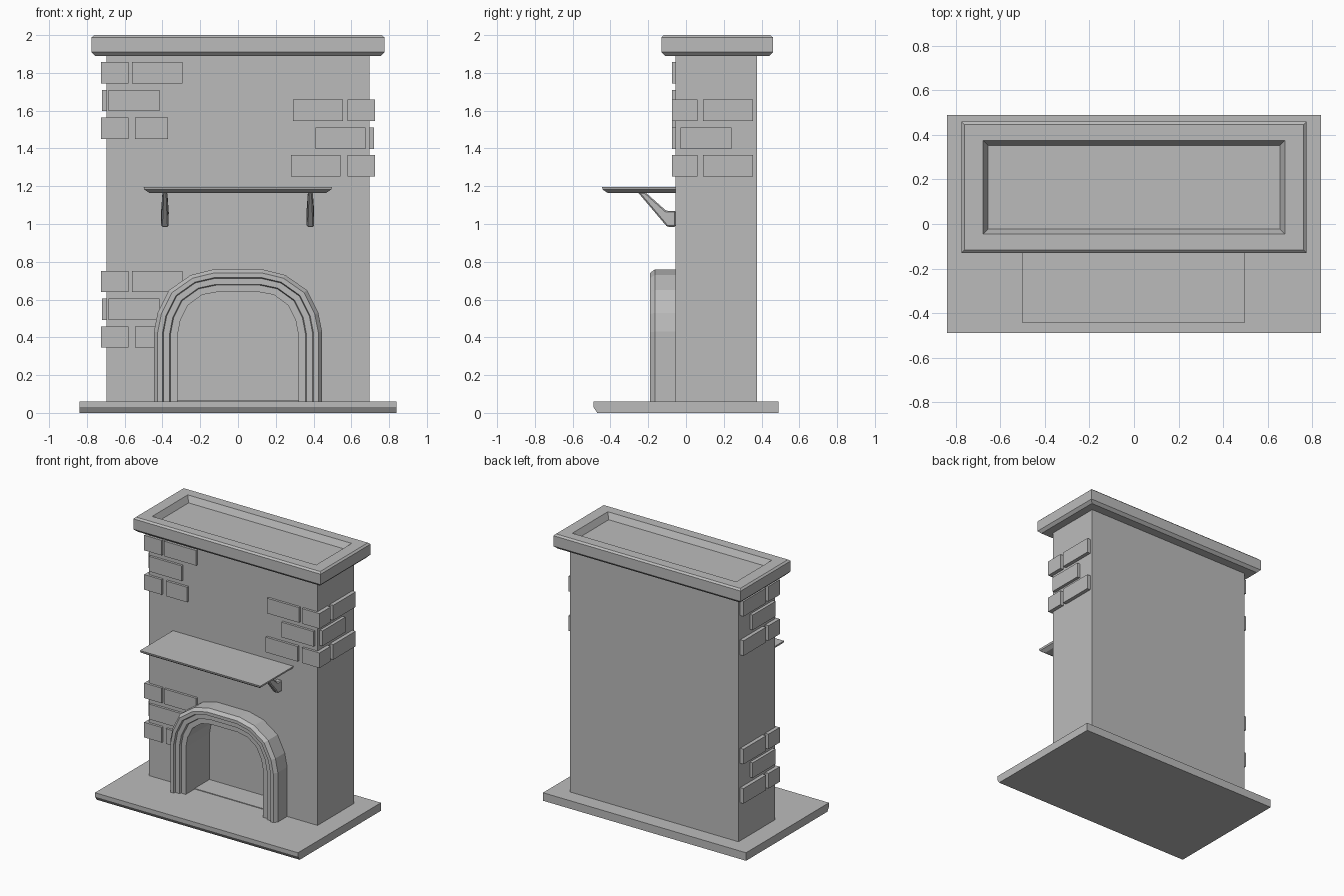
import bpy
import bmesh

if "Cube" in bpy.data.objects:
    bpy.data.objects.remove(bpy.data.objects["Cube"], do_unlink=True)

stone = bpy.data.materials.new("grey_stone")
stone.use_nodes = True
stone.diffuse_color = (0.5, 0.5, 0.5, 1)
stone.node_tree.nodes["Principled BSDF"].inputs["Base Color"].default_value = (0.5, 0.5, 0.5, 1)


def loft(name, rings):
    """Skin a stack of equal-length closed rings and cap both ends."""
    bm = bmesh.new()
    loops = [[bm.verts.new(p) for p in ring] for ring in rings]
    for a, b in zip(loops, loops[1:]):
        for i in range(len(a)):
            j = (i + 1) % len(a)
            bm.faces.new((a[i], a[j], b[j], b[i]))
    bm.faces.new(loops[0])
    bm.faces.new(loops[-1])
    bmesh.ops.recalc_face_normals(bm, faces=bm.faces)
    mesh = bpy.data.meshes.new(name)
    bm.to_mesh(mesh)
    bm.free()
    mesh.materials.append(stone)
    obj = bpy.data.objects.new(name, mesh)
    bpy.context.collection.objects.link(obj)
    return obj


def rect(x0, x1, y0, y1, z):
    return [(x0, y0, z), (x1, y0, z), (x1, y1, z), (x0, y1, z)]


def box(name, x0, x1, y0, y1, z0, z1):
    return loft(name, [rect(x0, x1, y0, y1, z) for z in (z0, z1)])


FRONT, BACK, SIDE = -0.055, 0.375, 0.697

# Hearth slab with a chamfered lower front edge
slab_profile = [(-0.47, 0), (0.49, 0), (0.49, 0.06), (-0.49, 0.06), (-0.49, 0.03)]
loft("hearth_slab", [[(x, y, z) for y, z in slab_profile] for x in (-0.84, 0.84)])

# Arch outline: outer and inner halves, mirrored into full paths
outer_half = [(0.445, 0.06), (0.445, 0.43), (0.425, 0.53), (0.365, 0.65), (0.25, 0.73), (0.13, 0.76)]
inner_half = [(0.32, 0.06), (0.32, 0.41), (0.305, 0.49), (0.265, 0.57), (0.19, 0.625), (0.11, 0.64)]


def mirrored(half):
    return half + [(-x, z) for x, z in reversed(half)]


outer, inner = mirrored(outer_half), mirrored(inner_half)

# Chimney breast with the firebox cut into it
body = box("chimney_breast", -SIDE, SIDE, FRONT, BACK, 0.02, 1.93)
cutter = loft("firebox_cutter", [[(x, y, max(z, 0.065)) for x, z in inner] for y in (-0.3, 0.12)])
cut = body.modifiers.new("firebox", "BOOLEAN")
cut.operation = "DIFFERENCE"
cut.solver = "EXACT"
cut.object = cutter
bpy.context.view_layer.objects.active = body
bpy.ops.object.modifier_apply(modifier=cut.name)
bpy.data.objects.remove(cutter, do_unlink=True)

# Moulded arch surround: (fraction from outer to inner edge, depth)
moulding = [(0, FRONT), (0, -0.165), (0.16, -0.19), (0.36, -0.19), (0.4, -0.175),
            (0.66, -0.175), (0.7, -0.16), (1, -0.16), (1, FRONT)]
loft("arch_surround", [[(ox + (ix - ox) * t, y, oz + (iz - oz) * t) for t, y in moulding]
                       for (ox, oz), (ix, iz) in zip(outer, inner)])

# Top cap with chamfers and a sunken panel: (inset in x, inset in y, height)
cap_steps = [(0.02, 0.02, 1.89), (0, 0, 1.91), (0, 0, 1.988), (0.013, 0.013, 2.0),
             (0.097, 0.085, 2.0), (0.12, 0.108, 1.955)]
loft("top_cap", [rect(-0.775 + a, 0.775 - a, -0.13 + b, 0.46 - b, z) for a, b, z in cap_steps])

# Mantel shelf, bevelled underneath
loft("mantel_shelf", [rect(-0.5 + d, 0.497 - d, -0.445 + d, FRONT, z)
                      for d, z in ((0.03, 1.165), (0.003, 1.183), (0, 1.197))])

# Shelf brackets: a slanted strut with a foot on the wall
strut = [(-0.255, 1.168), (-0.215, 1.168), (-0.105, 1.07), (FRONT, 1.07), (FRONT, 0.985), (-0.1, 0.985)]
for label, cx in (("right", -0.387), ("left", 0.383)):
    bracket = loft(label + "_bracket", [
        [(cx + s * (0.013 if z > 1.1 else 0.02), y, z) for y, z in strut] for s in (-1, 1)])
    bevel = bracket.modifiers.new("chamfer", "BEVEL")
    bevel.width = 0.007
    bevel.segments = 1


# Raised corner bricks: courses alternate between wrapping and offset bricks
def brick_group(name, side, top, fronts):
    def brick(label, x0, x1, y0, y1, z):
        lo, hi = sorted((side * x0, side * x1))
        box(f"{name}_{label}", lo, hi, y0, y1, z - 0.113, z)

    proud, wall = -0.073, FRONT + 0.02
    for row, (x0, x1) in enumerate(fronts):
        z = top - row * 0.147
        brick(f"front_brick_{row}", x0, x1, proud, wall, z)
        if row == 1:
            brick("side_brick_1", 0.68, 0.72, -0.03, 0.24, z)
        else:
            brick(f"corner_brick_{row}", 0.58, 0.725, proud, 0.06, z)
            brick(f"side_brick_{row}", 0.68, 0.725, 0.09, 0.355, z)


right_fronts = [(0.295, 0.56), (0.415, 0.685), (0.37, 0.545)]
brick_group("upper_right", -1, 1.857, right_fronts)
brick_group("lower_right", -1, 0.752, right_fronts)
brick_group("upper_left", 1, 1.658, [(0.29, 0.555), (0.41, 0.675), (0.28, 0.543)])
